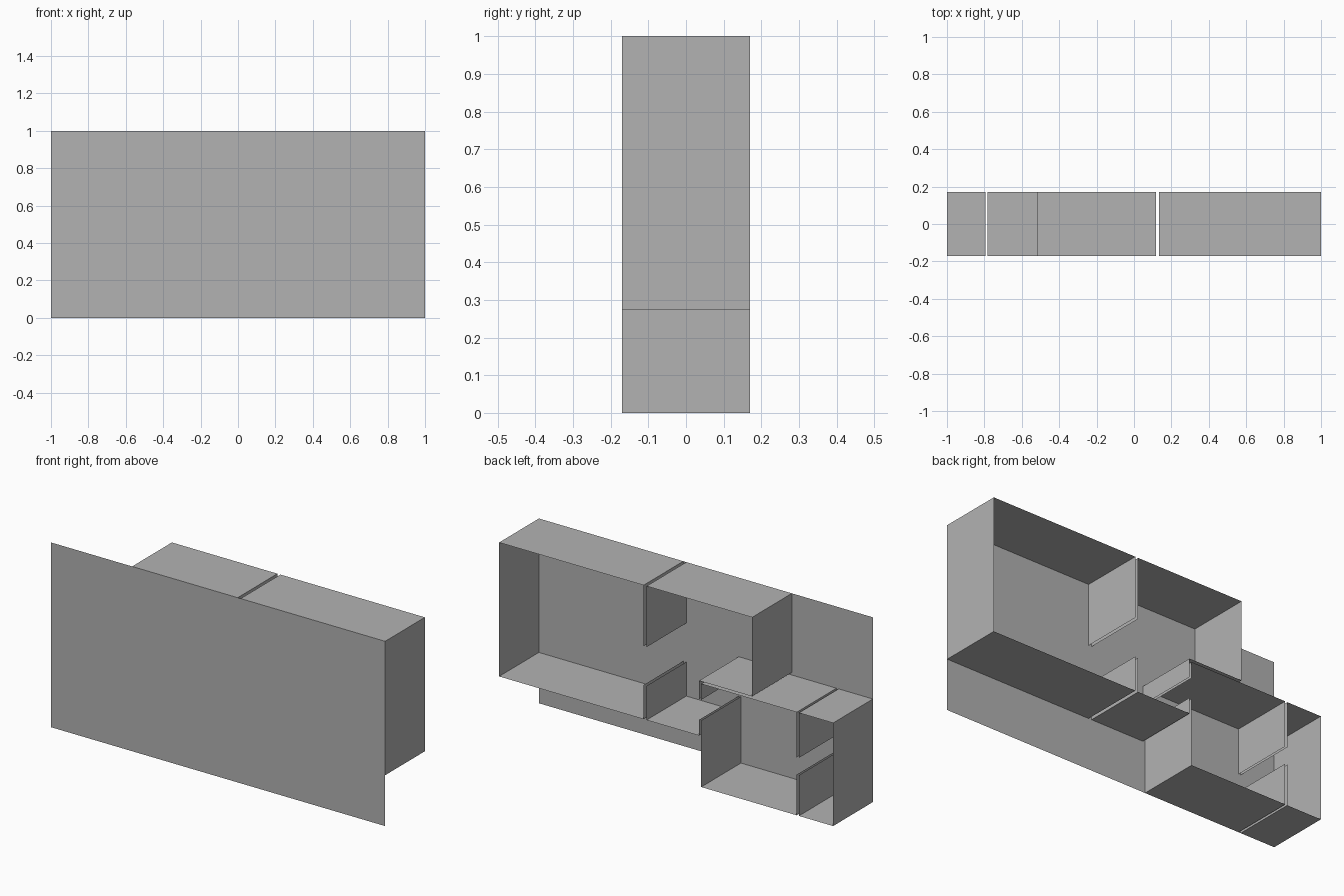
import bpy
import bmesh

cube = bpy.data.objects.get("Cube")
if cube:
    bpy.data.objects.remove(cube, do_unlink=True)

BASE, RIM = -0.17, 0.17      # wall depth range in y

grey = bpy.data.materials.new("plain grey")
grey.use_nodes = True
colour = (0.448, 0.448, 0.448, 1)
grey.diffuse_color = colour
grey.node_tree.nodes["Principled BSDF"].inputs["Base Color"].default_value = colour


def finish(name, bm):
    mesh = bpy.data.meshes.new(name)
    bm.to_mesh(mesh)
    bm.free()
    mesh.materials.append(grey)
    obj = bpy.data.objects.new(name, mesh)
    bpy.context.scene.collection.objects.link(obj)


def walls(name, *paths):
    """Raise thin walls from the base plate along (x, z) paths."""
    bm = bmesh.new()
    for path in paths:
        verts = [bm.verts.new((x, BASE, z)) for x, z in path]
        edges = [bm.edges.new(pair) for pair in zip(verts, verts[1:])]
        raised = bmesh.ops.extrude_edge_only(bm, edges=edges)["geom"]
        tops = [v for v in raised if isinstance(v, bmesh.types.BMVert)]
        bmesh.ops.translate(bm, verts=tops, vec=(0, RIM - BASE, 0))
    finish(name, bm)


# Base plate carrying all rooms
bm = bmesh.new()
bm.faces.new([bm.verts.new((x, BASE, z))
              for x, z in ((-1, 0), (1, 0), (1, 1), (-1, 1))])
finish("base_plate", bm)

# Door openings (low, high)
wide, middle, narrow = (0.46, 0.67), (0.36, 0.472), (0.22, 0.314)

# Large room, open at its door
walls("large_room_walls",
      [(0.135, wide[1]), (0.135, 1), (1, 1), (1, 0.275),
       (0.135, 0.275), (0.135, wide[0])])

# L-shaped hall with two doors
walls("hall_walls",
      [(0.117, wide[1]), (0.117, 1), (-0.515, 1), (-0.515, 0.572),
       (-0.197, 0.572), (-0.197, middle[1])],
      [(0.117, wide[0]), (0.117, 0.275), (-0.197, 0.275), (-0.197, middle[0])])

# Lower room with two doors
walls("lower_room_walls",
      [(-0.21, middle[1]), (-0.21, 0.558), (-0.782, 0.558), (-0.782, narrow[1])],
      [(-0.21, middle[0]), (-0.21, 0), (-0.782, 0), (-0.782, narrow[0])])

# Small end room
walls("end_room_walls",
      [(-0.795, narrow[1]), (-0.795, 0.558), (-1, 0.558), (-1, 0),
       (-0.795, 0), (-0.795, narrow[0])])
